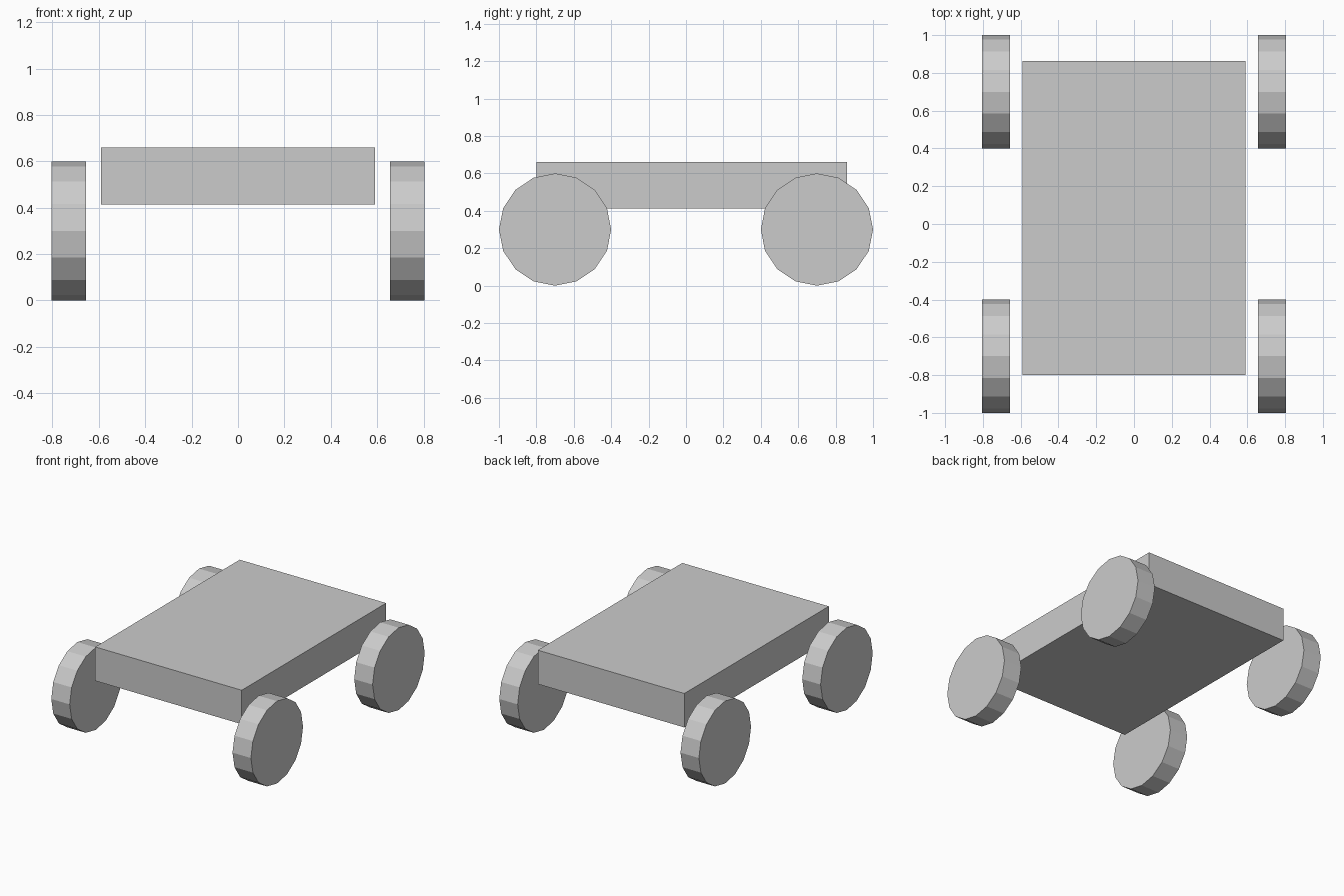
import bpy
from math import pi

if "Cube" in bpy.data.objects:
    bpy.data.objects.remove(bpy.data.objects["Cube"])


def box(name, lo, hi):
    centre = [(a + b) / 2 for a, b in zip(lo, hi)]
    bpy.ops.mesh.primitive_cube_add(size=1, location=centre)
    ob = bpy.context.object
    ob.name = name
    ob.scale = [b - a for a, b in zip(lo, hi)]
    bpy.ops.object.transform_apply(location=False, rotation=False, scale=True)
    return ob


def wheel(name, x, y):
    # 16-sided disc with its axle along x
    bpy.ops.mesh.primitive_cylinder_add(
        vertices=16, radius=0.3, depth=0.148,
        location=(x, y, 0.3), rotation=(0, pi / 2, 0))
    bpy.context.object.name = name


# Flat chassis slab, slightly longer towards the back
box("chassis", (-0.59, -0.80, 0.413), (0.59, 0.862, 0.66))

# Four wheels standing clear of the chassis sides
for side, x in (("left", -0.73), ("right", 0.73)):
    for end, y in (("front", -0.7), ("back", 0.7)):
        wheel(f"{end}_{side}_wheel", x, y)
